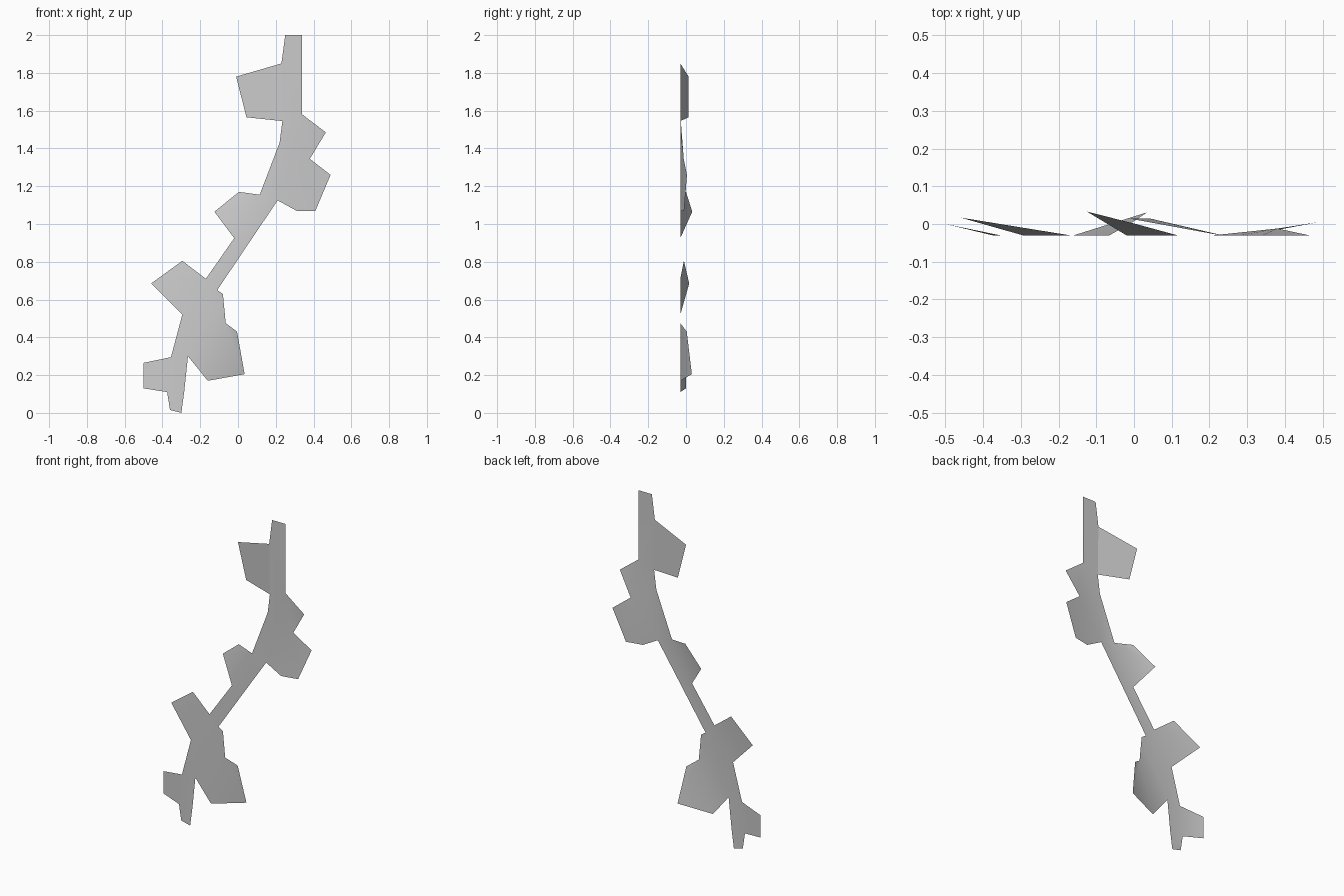
import bpy
import bmesh

# Remove the default cube only
default_cube = bpy.data.objects.get("Cube")
if default_cube:
    bpy.data.objects.remove(default_cube, do_unlink=True)

# Single flat colour
gray = bpy.data.materials.new("light gray")
gray.use_nodes = True
gray.diffuse_color = (0.6, 0.6, 0.6, 1)
shader = next(node for node in gray.node_tree.nodes if node.type == "BSDF_PRINCIPLED")
shader.inputs["Base Color"].default_value = gray.diffuse_color

FLAT = -0.03  # depth of the flat stem sheet

mesh_builder = bmesh.new()


def add_points(points):
    """Create vertices from (x, z) or (x, z, depth) points."""
    vertices = []
    for x, z, *depth in points:
        y = depth[0] if depth else FLAT
        vertices.append(mesh_builder.verts.new((x, y, z)))
    return vertices


def add_leaf(start, outline, end):
    """Bend a leaf away from the stem between two rail vertices."""
    return mesh_builder.faces.new([start, *outline, end])


# Stem: a ribbon between a right-hand and a left-hand rail, top to bottom
right_rail = add_points([
    (.25, 2), (.23, 1.85), (.235, 1.545), (.22, 1.43), (.115, 1.155),
    (-.02, .925), (-.17, .71), (-.295, .52), (-.355, .295),
    (-.375, .11), (-.36, .015)])
left_rail = add_points([
    (.34, 2), (.34, 1.85), (.34, 1.58), (.28, 1.4), (.21, 1.125),
    (.075, .925), (-.11, .65), (-.17, .475), (-.265, .3),
    (-.285, .11), (-.3, 0)])
for upper in range(len(right_rail) - 1):
    lower = upper + 1
    mesh_builder.faces.new([right_rail[upper], right_rail[lower],
                            left_rail[lower], left_rail[upper]])

# Leaves on the right rail, each between two neighbouring rail vertices
top_leaf = add_leaf(
    right_rail[1], add_points([(-.01, 1.78, .014), (.045, 1.565, .014)]), right_rail[2])
add_leaf(right_rail[4], add_points([(.005, 1.17, 0), (-.125, 1.065, .033)]), right_rail[5])
add_leaf(right_rail[6], add_points([(-.295, .805, -.011), (-.46, .685, .017)]), right_rail[7])
add_leaf(right_rail[8], add_points([(-.5, .265, 0), (-.5, .13, 0)]), right_rail[9])

# Pair of leaves on the left rail sharing the notch between them
leaf_tip, notch = add_points([(.465, 1.485), (.38, 1.345, -.012)])
add_leaf(left_rail[2], [leaf_tip, notch], left_rail[3])
lower_outline = add_points([(.49, 1.26, .005), (.41, 1.07, -.01), (.31, 1.07)])
add_leaf(left_rail[3], [notch, *lower_outline], left_rail[4])

# Large lower leaf: flat inner part, then the bent-back outer part
shoulder, fold_top, fold_bottom = add_points([(-.08, .63), (-.065, .475), (-.16, .17)])
mesh_builder.faces.new([left_rail[6], shoulder, fold_top, fold_bottom,
                        left_rail[8], left_rail[7]])
add_leaf(fold_top, add_points([(-.005, .43, .004), (.035, .205, .031)]), fold_bottom)

# Consistent front-facing normals, smooth shading, crisp fold on the top leaf
bmesh.ops.recalc_face_normals(mesh_builder, faces=mesh_builder.faces[:])
if sum(face.normal.y for face in mesh_builder.faces) > 0:
    bmesh.ops.reverse_faces(mesh_builder, faces=mesh_builder.faces[:])
for face in mesh_builder.faces:
    face.smooth = True
for edge in top_leaf.edges:
    edge.smooth = False

# Finished sheet of stem and leaves
vine_mesh = bpy.data.meshes.new("leafy_vine")
mesh_builder.to_mesh(vine_mesh)
mesh_builder.free()
vine_mesh.materials.append(gray)
vine = bpy.data.objects.new("leafy_vine", vine_mesh)
bpy.context.collection.objects.link(vine)
